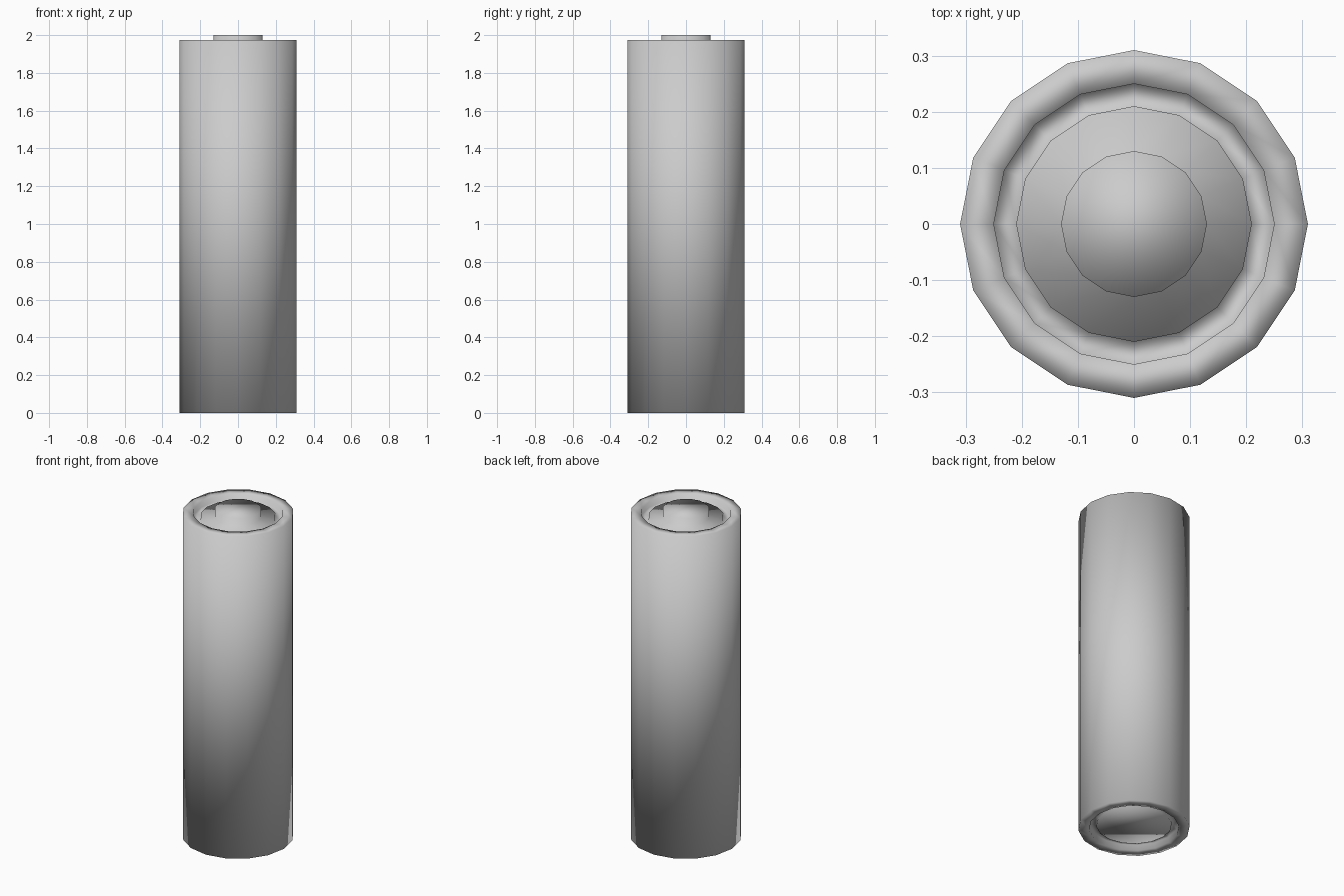
import bpy
import bmesh
from math import cos, sin, tau

cube = bpy.data.objects.get("Cube")
if cube:
    bpy.data.objects.remove(cube, do_unlink=True)

SIDES = 16

grey = bpy.data.materials.new("plain grey")
grey.use_nodes = True
colour = (0.6, 0.6, 0.6, 1)
grey.diffuse_color = colour
grey.node_tree.nodes["Principled BSDF"].inputs["Base Color"].default_value = colour

# Profile (radius, height) from the base disc, over the body, to the top nub
profile = [
    (0.21, 0.02), (0.21, 0.035), (0.25, 0.035), (0.25, 0.0),
    (0.31, 0.0), (0.31, 1.975),
    (0.25, 1.975), (0.25, 1.94), (0.21, 1.94), (0.21, 1.955),
    (0.13, 1.955), (0.13, 2.0),
]


def lathe(name, points, material):
    """Turn a profile into a closed, smooth-shaded solid."""
    bm = bmesh.new()
    rings = [[bm.verts.new((r * cos(tau * i / SIDES), r * sin(tau * i / SIDES), z))
              for i in range(SIDES)] for r, z in points]
    for low, high in zip(rings, rings[1:]):
        for i in range(SIDES):
            j = (i + 1) % SIDES
            bm.faces.new((low[i], low[j], high[j], high[i]))
    bm.faces.new(rings[0][::-1])
    bm.faces.new(rings[-1])
    bmesh.ops.recalc_face_normals(bm, faces=bm.faces)
    for face in bm.faces:
        face.smooth = True
    mesh = bpy.data.meshes.new(name)
    bm.to_mesh(mesh)
    bm.free()
    mesh.materials.append(material)
    obj = bpy.data.objects.new(name, mesh)
    bpy.context.collection.objects.link(obj)
    return obj


# Battery cell with grooved ends and a raised terminal
lathe("battery_cell", profile, grey)
